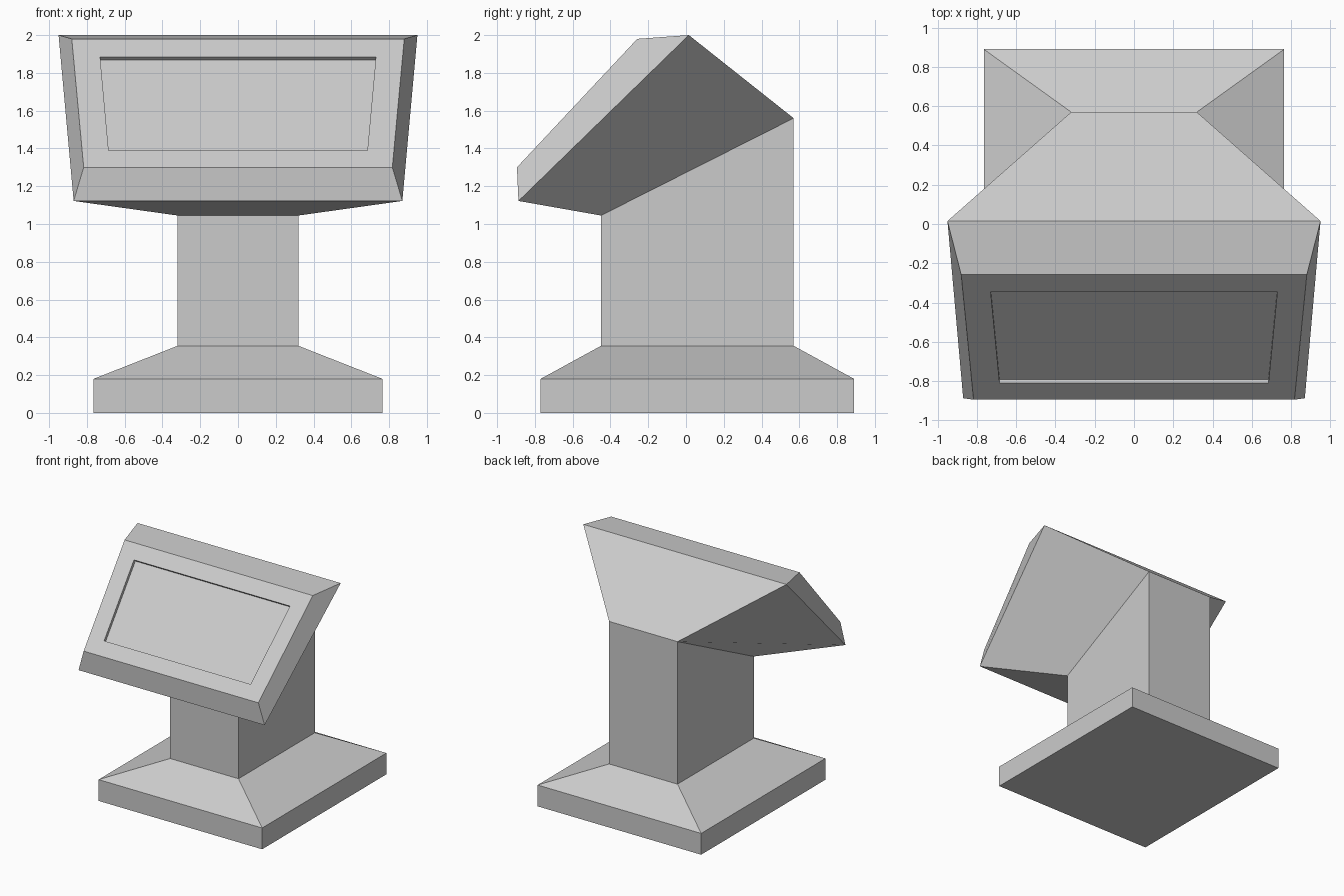
import bpy
import bmesh
from mathutils import Vector

cube = bpy.data.objects.get("Cube")
if cube:
    bpy.data.objects.remove(cube, do_unlink=True)

grey = bpy.data.materials.new("light grey")
grey.use_nodes = True
colour = (0.6, 0.6, 0.6, 1)
grey.diffuse_color = colour
grey.node_tree.nodes["Principled BSDF"].inputs["Base Color"].default_value = colour


def ring(front, back):
    """Four corners, mirrored in x, from two (half width, y, z) edges."""
    (fw, fy, fz), (bw, by, bz) = front, back
    return [Vector(p) for p in ((-fw, fy, fz), (fw, fy, fz), (bw, by, bz), (-bw, by, bz))]


def flat_ring(w, y0, y1, z):
    return ring((w, y0, z), (w, y1, z))


def loft(name, rings, cap_start=False, cap_end=False):
    """Skin a stack of four-cornered rings with flat faces."""
    bm = bmesh.new()
    loops = [[bm.verts.new(p) for p in r] for r in rings]
    for a, b in zip(loops, loops[1:]):
        for i in range(4):
            j = (i + 1) % 4
            bm.faces.new((a[i], a[j], b[j], b[i]))
    if cap_start:
        bm.faces.new(loops[0][::-1])
    if cap_end:
        bm.faces.new(loops[-1])
    mesh = bpy.data.meshes.new(name)
    bm.to_mesh(mesh)
    bm.free()
    mesh.materials.append(grey)
    obj = bpy.data.objects.new(name, mesh)
    bpy.context.collection.objects.link(obj)
    return obj


# Shared section edges
foot = flat_ring(0.765, -0.77, 0.89, 0)
foot_top = flat_ring(0.765, -0.77, 0.89, 0.18)
neck_bottom = flat_ring(0.32, -0.45, 0.57, 0.355)
neck_top = ring((0.32, -0.45, 1.045), (0.32, 0.57, 1.56))
rim = ring((0.87, -0.887, 1.122), (0.95, 0.015, 2.0))
face = ring((0.817, -0.895, 1.30), (0.88, -0.258, 1.98))

# Screen opening lies in the sloped front plane
slope = face[2] - face[1]
slope.x = 0


def on_face(half_width, z):
    t = (z - face[0].z) / slope.z
    return (half_width, face[0].y + t * slope.y, z)


opening = ring(on_face(0.685, 1.39), on_face(0.73, 1.885))
inward = Vector((0, slope.z, -slope.y)).normalized() * 0.025
screen_floor = [p + inward for p in opening]

# Parts
loft("base", [foot, foot_top, neck_bottom], cap_start=True)
loft("neck", [neck_bottom, neck_top])
loft("head", [neck_top, rim, face, opening])
loft("recessed_screen", [opening, screen_floor], cap_end=True)
